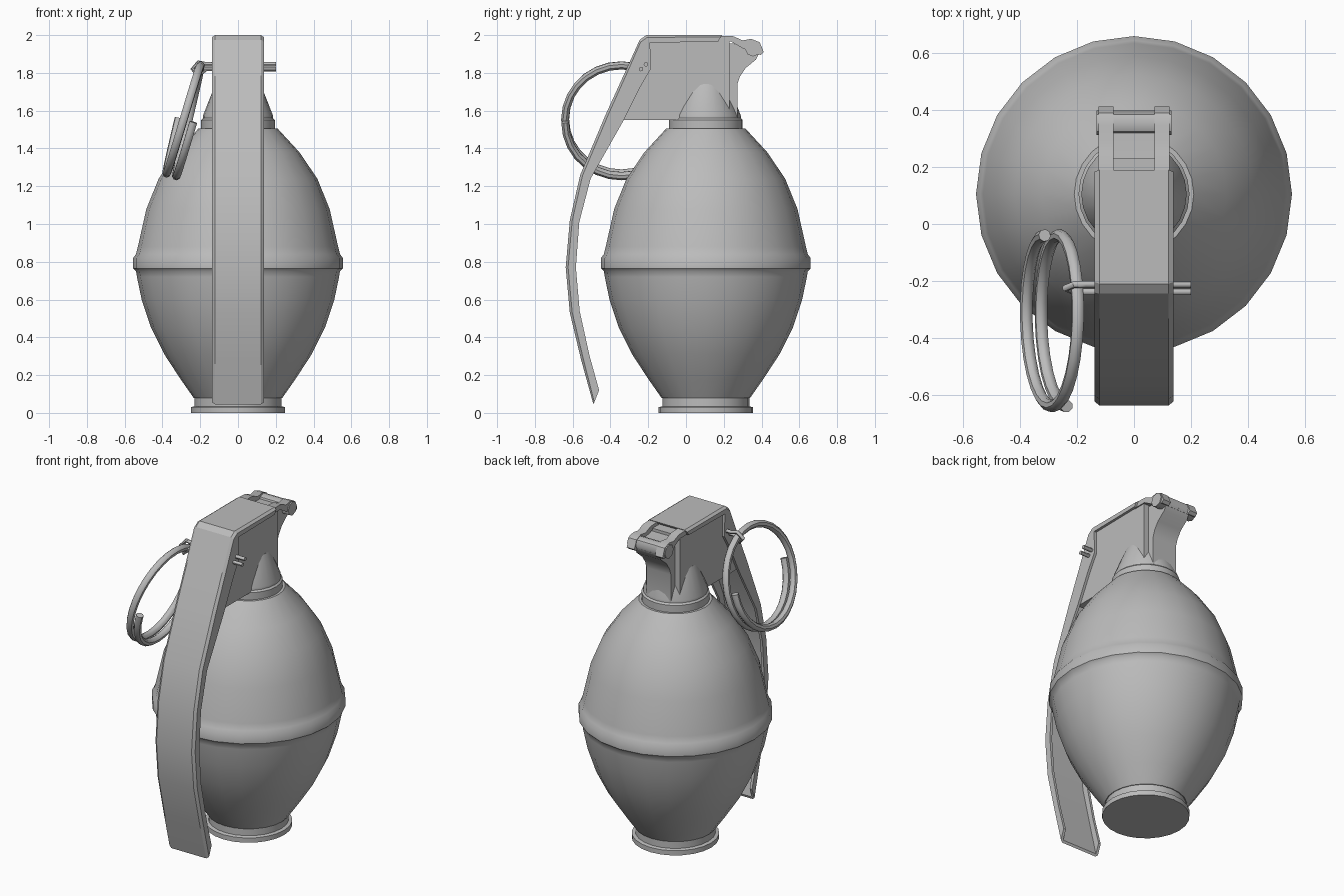
import bpy, bmesh, math
from mathutils import Vector

cube = bpy.data.objects.get("Cube")
if cube:
    bpy.data.objects.remove(cube, do_unlink=True)

grey = bpy.data.materials.new("plain_grey")
grey.use_nodes = True
grey.diffuse_color = (0.5, 0.5, 0.5, 1)
grey.node_tree.nodes["Principled BSDF"].inputs["Base Color"].default_value = (0.5, 0.5, 0.5, 1)

AXIS_Y = 0.105  # the body stands slightly behind the centre


def finish(obj, angle):
    obj.data.materials.clear()
    obj.data.materials.append(grey)
    bpy.ops.object.select_all(action='DESELECT')
    obj.select_set(True)
    bpy.context.view_layer.objects.active = obj
    if angle:
        bpy.ops.object.shade_smooth_by_angle(angle=math.radians(angle))


def from_bmesh(name, bm, angle=0):
    bmesh.ops.remove_doubles(bm, verts=bm.verts, dist=1e-5)
    bmesh.ops.recalc_face_normals(bm, faces=bm.faces)
    mesh = bpy.data.meshes.new(name)
    bm.to_mesh(mesh)
    bm.free()
    obj = bpy.data.objects.new(name, mesh)
    bpy.context.collection.objects.link(obj)
    finish(obj, angle)
    return obj


def loft(name, loops, angle=0):
    """Skin matching closed loops and cap both ends."""
    bm = bmesh.new()
    rows = [[bm.verts.new(p) for p in loop] for loop in loops]
    n = len(rows[0])
    for a, b in zip(rows, rows[1:]):
        for i in range(n):
            j = (i + 1) % n
            bm.faces.new((a[i], a[j], b[j], b[i]))
    bm.faces.new(rows[0])
    bm.faces.new(rows[-1])
    return from_bmesh(name, bm, angle)


def lathe(name, profile, sides=24, angle=40):
    turn = [math.tau * i / sides for i in range(sides)]
    return loft(name, [[(r * math.cos(a), AXIS_Y + r * math.sin(a), z) for a in turn]
                       for r, z in profile], angle)


def slab(name, outline, x0, x1, angle=0):
    """Extrude a side (y, z) outline across x."""
    return loft(name, [[(x, y, z) for y, z in outline] for x in (x0, x1)], angle)


def wire(name, points, radius):
    curve = bpy.data.curves.new(name, 'CURVE')
    curve.dimensions = '3D'
    curve.bevel_depth = radius
    curve.bevel_resolution = 2
    curve.use_fill_caps = True
    spline = curve.splines.new('POLY')
    spline.points.add(len(points) - 1)
    for p, co in zip(spline.points, points):
        p.co = (*co, 1)
    obj = bpy.data.objects.new(name, curve)
    bpy.context.collection.objects.link(obj)
    finish(obj, 0)
    bpy.ops.object.convert(target='MESH')
    finish(bpy.context.object, 45)


# Egg-shaped body with a raised belt
lathe("body", [(0.235, 0.08), (0.305, 0.18), (0.39, 0.31), (0.46, 0.45), (0.51, 0.6),
               (0.535, 0.72), (0.54, 0.75), (0.555, 0.765), (0.555, 0.82), (0.54, 0.84),
               (0.53, 0.88), (0.485, 1.08), (0.42, 1.24), (0.325, 1.38), (0.21, 1.505)])

# Base cap and neck collar
lathe("base_cap", [(0.25, 0), (0.25, 0.03), (0.23, 0.035), (0.23, 0.09)])
lathe("neck_collar", [(0.195, 1.49), (0.195, 1.55), (0.185, 1.56), (0.185, 1.575),
                      (0.12, 1.74)])

# Head block under the lever, with the hinge bracket behind it
slab("head_block", [(-0.36, 1.55), (0.23, 1.55), (0.23, 1.975), (-0.2, 1.975)], -0.118, 0.118)
slab("hinge_bracket", [(0.2, 1.56), (0.272, 1.56), (0.272, 1.74), (0.285, 1.78), (0.315, 1.825),
                       (0.37, 1.87), (0.39, 1.91), (0.35, 1.95), (0.3, 1.95), (0.2, 1.96)],
     -0.085, 0.085, 35)

# Hinge pin
wire("hinge_pin", [(-0.132, 0.355, 1.93), (0.132, 0.355, 1.93)], 0.043)

# Hooked lever arms around the hinge pin
arm = [(0.15, 1.998), (0.25, 1.994), (0.3, 1.972), (0.345, 1.98), (0.39, 1.962), (0.412, 1.91),
       (0.395, 1.895), (0.3, 1.93), (0.24, 1.965), (0.15, 1.965)]
for side, name in ((1, "left_lever_arm"), (-1, "right_lever_arm")):
    slab(name, arm, side * 0.072, side * 0.125, 35)

# Lever: a folded channel, given by its outer back and the inner rim of its walls
stations = [((0.19, 2.0), (0.17, 1.965)), ((-0.21, 2.0), (-0.19, 1.96)),
            ((-0.245, 1.975), (-0.187, 1.82)), ((-0.32, 1.81), (-0.245, 1.72)),
            ((-0.425, 1.58), (-0.335, 1.54)), ((-0.56, 1.26), (-0.505, 1.24)),
            ((-0.615, 1.02), (-0.565, 1.01)), ((-0.637, 0.77), (-0.583, 0.77)),
            ((-0.615, 0.53), (-0.563, 0.54)), ((-0.555, 0.28), (-0.51, 0.30)),
            ((-0.49, 0.045), (-0.46, 0.12))]
W, T = 0.138, 0.016


def channel(outer, inner):
    o, i = Vector((0, *outer)), Vector((0, *inner))
    depth = (i - o).length
    half = [(W - T, T), (W - T, depth), (W, depth), (W, T * 0.8), (W - T, 0)]
    section = half + [(-x, d) for x, d in reversed(half)]
    return [o + (i - o) * (d / depth) + Vector((x, 0, 0)) for x, d in section]


loft("lever", [channel(o, i) for o, i in stations], 25)

# Split pull ring: one and a half turns, leaning outward
centre = Vector((-0.275, -0.34, 1.55))
up = Vector((0.16, 0, 0.6)).normalized()
back = Vector((0, 1, 0))
normal = back.cross(up)
ring = []
for k in range(43):
    f = k / 42
    a = math.pi * (1 + 3 * f)
    ring.append(centre + 0.3 * (back * math.cos(a) + up * math.sin(a)) + normal * (0.08 * (0.5 - f)))
wire("pull_ring", ring, 0.022)

# Safety pin folded around the ring
wire("safety_pin", [(0.2, -0.212, 1.845), (-0.17, -0.212, 1.845), (-0.21, -0.213, 1.855),
                    (-0.24, -0.225, 1.82), (-0.21, -0.238, 1.785), (-0.17, -0.238, 1.82),
                    (0.2, -0.238, 1.82)], 0.012)
